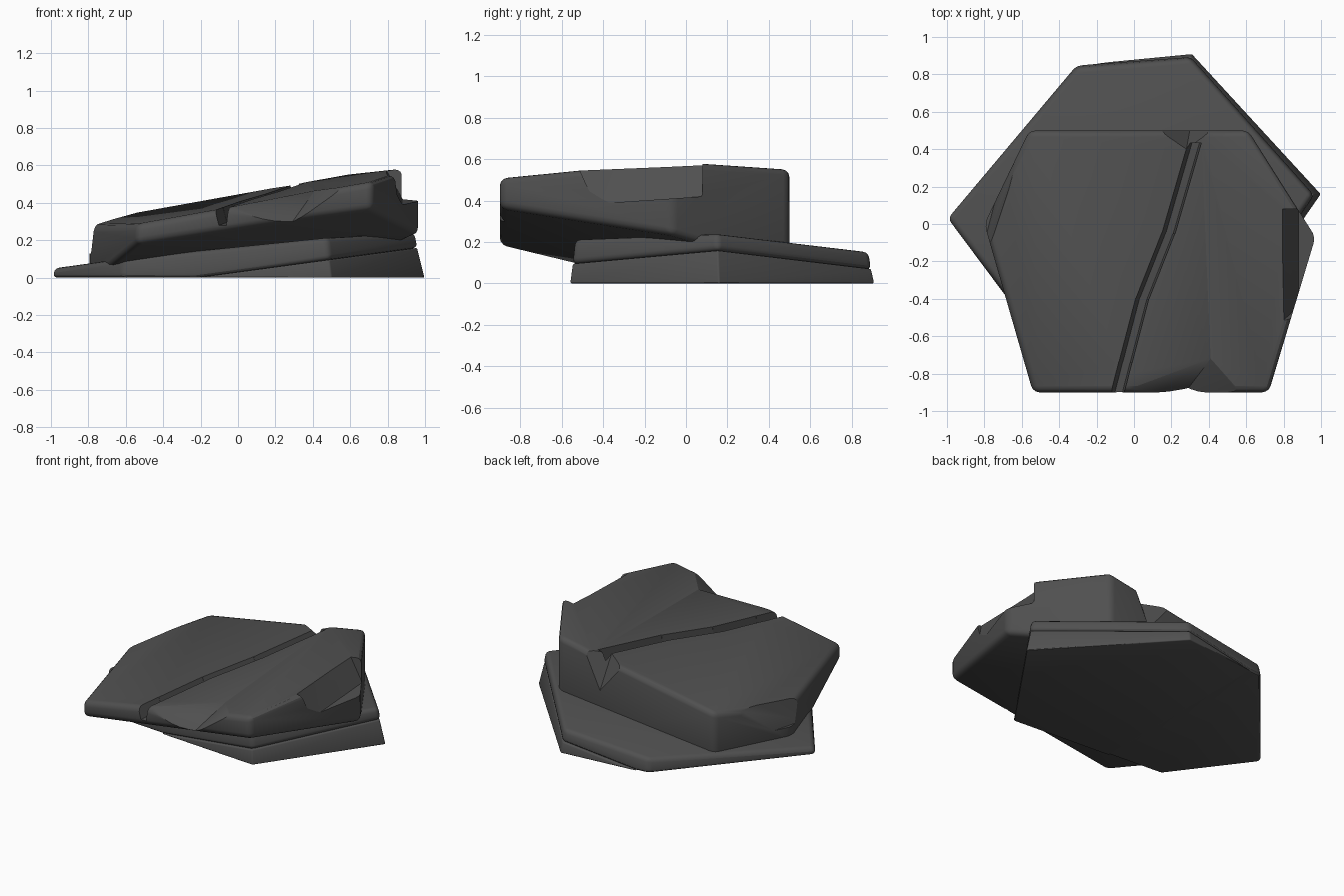
import bpy
import bmesh
import math
from mathutils import Vector

default = bpy.data.objects.get("Cube")
if default:
    bpy.data.objects.remove(default)

stone = bpy.data.materials.new("dark_grey_stone")
stone.use_nodes = True
colour = (0.08, 0.08, 0.08, 1)
stone.diffuse_color = colour
stone.node_tree.nodes["Principled BSDF"].inputs["Base Color"].default_value = colour


def to_object(name, bm):
    bmesh.ops.recalc_face_normals(bm, faces=bm.faces)
    mesh = bpy.data.meshes.new(name)
    bm.to_mesh(mesh)
    bm.free()
    obj = bpy.data.objects.new(name, mesh)
    bpy.context.collection.objects.link(obj)
    mesh.materials.append(stone)
    return obj


def activate(obj):
    bpy.ops.object.select_all(action='DESELECT')
    obj.select_set(True)
    bpy.context.view_layer.objects.active = obj


def slab(name, outline, planes, bevel, taper=0.0):
    """Prism over an outline, trimmed by (a, b, c, side) planes z = a*x + b*y + c."""
    bm = bmesh.new()
    rings = [[bm.verts.new((x * (1 - taper * z), y * (1 - taper * z), z)) for x, y in outline]
             for z in (0, 1)]
    low, high = rings
    bm.faces.new(low)
    bm.faces.new(high)
    for i in range(len(outline)):
        j = (i + 1) % len(outline)
        bm.faces.new((low[i], low[j], high[j], high[i]))
    for a, b, c, side in planes:
        cut = bmesh.ops.bisect_plane(
            bm, geom=bm.verts[:] + bm.edges[:] + bm.faces[:], plane_co=(0, 0, c),
            plane_no=Vector((-a, -b, 1)) * side, clear_outer=True)
        edges = [e for e in cut["geom_cut"] if isinstance(e, bmesh.types.BMEdge)]
        bmesh.ops.contextual_create(bm, geom=edges)
    obj = to_object(name, bm)
    activate(obj)
    mod = obj.modifiers.new("rounded_edges", 'BEVEL')
    mod.width = bevel
    mod.segments = 3
    mod.angle_limit = math.radians(25)
    bpy.ops.object.modifier_apply(modifier=mod.name)
    return obj


def chip(target, points):
    """Remove the convex hull of the points from the target."""
    bm = bmesh.new()
    for p in points:
        bm.verts.new(p)
    hull = bmesh.ops.convex_hull(bm, input=bm.verts[:])
    bmesh.ops.delete(bm, geom=list(set(hull["geom_interior"])), context='VERTS')
    cutter = to_object("chip_cutter", bm)
    cutter.hide_render = True
    activate(target)
    mod = target.modifiers.new("chip", 'BOOLEAN')
    mod.operation = 'DIFFERENCE'
    mod.solver = 'EXACT'
    mod.object = cutter
    bpy.ops.object.modifier_apply(modifier=mod.name)
    bpy.data.objects.remove(cutter)


# Lower rock: two layers parted by a tilted seam
ground = [(-1, 0.03), (-0.62, -0.48), (0.5, -0.56), (1, 0.16), (0.31, 0.91), (-0.31, 0.85)]
seam = (0.135, 0, 0.03)
base = slab("lower_rock_base", ground, [(*seam, 1)], 0.008, 0.25)
cap = slab("lower_rock_cap", ground,
           [(0.1, -0.03, 0.15, 1), (*seam, -1)], 0.03, 0.2)

# Upper rock: tilted slab with an overhanging underside
TOP = (0.18, 0.045, 0.424)


def top_z(x, y):
    return TOP[0] * x + TOP[1] * y + TOP[2]


roof = [(-0.54, -0.9), (0.72, -0.9), (0.97, -0.07), (0.61, 0.5), (-0.56, 0.5), (-0.8, 0)]
upper = slab("upper_rock", roof,
             [(*TOP, 1), (0.145, -0.2, 0.08, -1), (0, 0, 0.02, -1)], 0.035)

# Long crack across the top, in slightly bent pieces
path = [(-0.115, -0.95), (-0.06, -0.74), (0.03, -0.4), (0.17, -0.05), (0.31, 0.43)]
for (x0, y0), (x1, y1) in zip(path, path[1:]):
    chip(upper, [(x + dx, y, top_z(x, y) + dz)
                 for x, y in ((x0, y0), (x1, y1 + 0.004))
                 for dx, dz in ((-0.035, 0.05), (0.055, 0.05), (0.0, -0.085), (0.04, -0.085))])

# Broken wedges on the front and back rims
for left, inner, right, foot in (
        ((-0.1, -0.91), (0.41, -0.72), (0.58, -0.91), (0.27, -0.905, 0.27)),
        ((0.12, 0.51), (0.28, 0.4), (0.43, 0.51), (0.3, 0.51, 0.25))):
    rim = [(x, y, top_z(x, y)) for x, y in (left, inner, right)]
    out = Vector((0, math.copysign(0.2, left[1]), 0))
    lift = [Vector(p) + Vector((0, 0, 0.1)) for p in rim]
    solid = [Vector(p) for p in rim] + [Vector(foot)] + lift
    chip(upper, solid + [p + out for p in solid if abs(p.y) > abs(inner[1]) + 0.01])

# Notch on the high side
chip(upper, [(0.75, -0.56, 0.65), (0.75, 0.08, 0.65), (0.88, -0.44, 0.385), (0.88, 0.08, 0.42),
             (1.2, -0.44, 0.385), (1.2, 0.08, 0.42), (1.2, -0.56, 0.65), (1.2, 0.08, 0.65)])

# Notch on the low side
chip(upper, [(-0.61, 0.31, 0.4), (-0.74, -0.11, 0.4), (-0.69, 0.33, 0.13), (-0.8, -0.1, 0.13),
             (-1.1, 0.4, 0.13), (-1.1, -0.1, 0.13), (-1.1, 0.4, 0.4), (-1.1, -0.11, 0.4)])

for part in (base, cap, upper):
    activate(part)
    bpy.ops.object.shade_smooth_by_angle(angle=math.radians(30))
